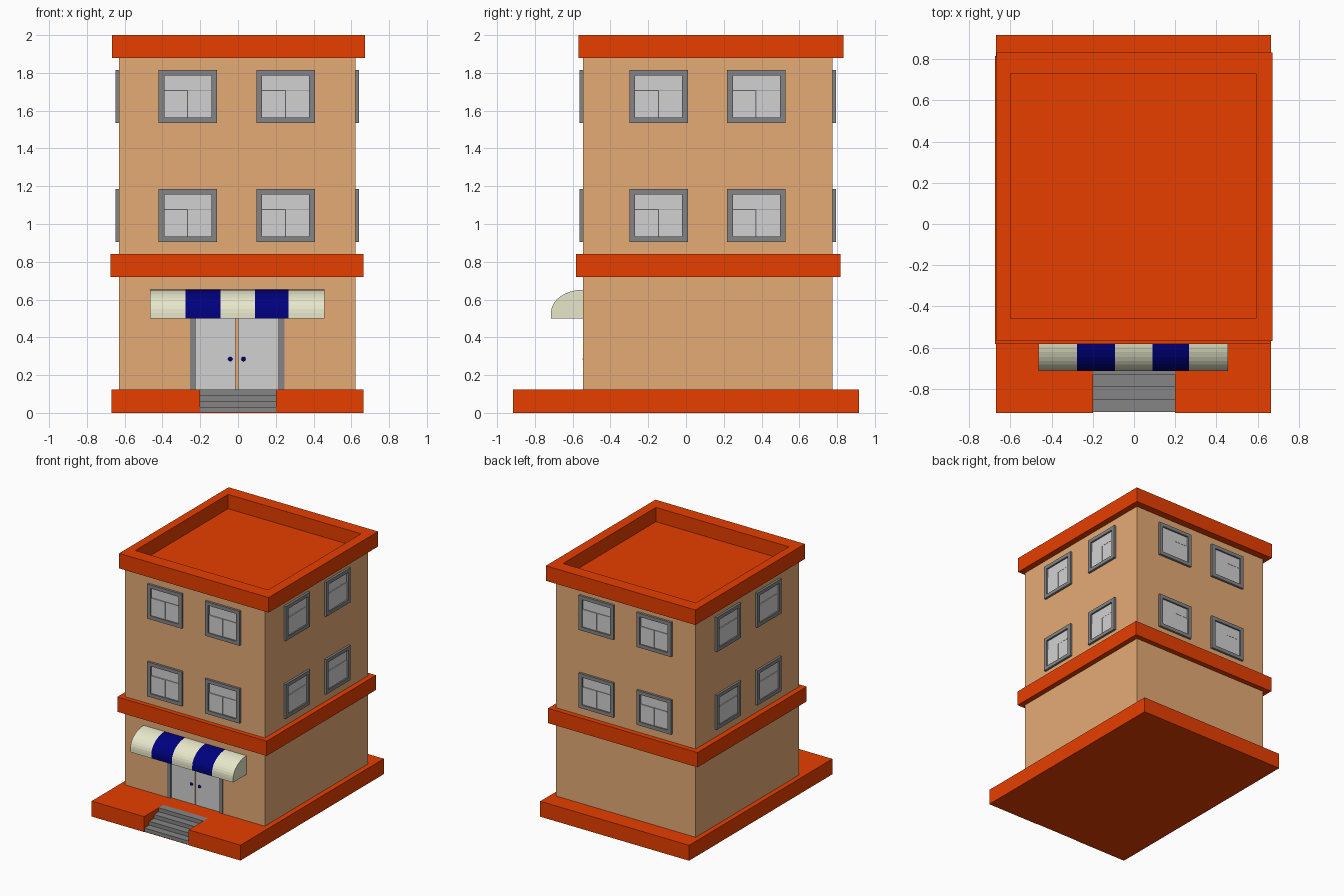
import bpy, bmesh, math
from mathutils import Matrix

if "Cube" in bpy.data.objects:
    bpy.data.objects.remove(bpy.data.objects["Cube"])


def material(name, r, g, b):
    m = bpy.data.materials.new(name)
    m.diffuse_color = (r, g, b, 1)
    m.use_nodes = True
    m.node_tree.nodes["Principled BSDF"].inputs["Base Color"].default_value = m.diffuse_color
    return m


ORANGE = material("orange trim", 0.82, 0.05, 0.0)
TAN = material("tan wall", 0.79, 0.41, 0.18)
GREY = material("dark grey", 0.235, 0.235, 0.235)
LIGHT = material("light grey", 0.64, 0.64, 0.64)
BLUE = material("navy blue", 0.0, 0.0, 0.21)
CREAM = material("cream", 0.81, 0.81, 0.6)


def add(name, bm, mat):
    bmesh.ops.recalc_face_normals(bm, faces=bm.faces)
    me = bpy.data.meshes.new(name)
    bm.to_mesh(me)
    bm.free()
    me.materials.append(mat)
    return link(name, me)


def link(name, me):
    ob = bpy.data.objects.new(name, me)
    bpy.context.collection.objects.link(ob)
    return ob


def boxes(name, mat, *spans):
    """One object made of boxes given as (x0, x1, y0, y1, z0, z1)."""
    bm = bmesh.new()
    for x0, x1, y0, y1, z0, z1 in spans:
        m = (Matrix.Translation(((x0 + x1) / 2, (y0 + y1) / 2, (z0 + z1) / 2))
             @ Matrix.Diagonal((x1 - x0, y1 - y0, z1 - z0, 1)))
        bmesh.ops.create_cube(bm, size=1, matrix=m)
    return add(name, bm, mat)


def tray(name, mat, outer, inner, z0, z1, floor):
    """A slab with a raised rim; outer and inner are (x0, x1, y0, y1)."""
    bm = bmesh.new()
    loops = []
    for (x0, x1, y0, y1), z in ((outer, z0), (outer, z1), (inner, z1), (inner, floor)):
        loops.append([bm.verts.new((x, y, z)) for x, y in
                      ((x0, y0), (x1, y0), (x1, y1), (x0, y1))])
    for a, b in zip(loops, loops[1:]):
        for i in range(4):
            j = (i + 1) % 4
            bm.faces.new((a[i], a[j], b[j], b[i]))
    bm.faces.new(loops[0])
    bm.faces.new(loops[-1])
    return add(name, bm, mat)


def prism(name, mat, profile, x0, x1):
    """Extrude a (y, z) profile along x."""
    bm = bmesh.new()
    f = bm.faces.new([bm.verts.new((x0, y, z)) for y, z in profile])
    r = bmesh.ops.extrude_face_region(bm, geom=[f])
    bmesh.ops.translate(bm, vec=(x1 - x0, 0, 0),
                        verts=[v for v in r["geom"] if isinstance(v, bmesh.types.BMVert)])
    # extruding keeps the first face, which closes the prism
    if not any(all(abs(v.co.x - x0) < 1e-6 for v in g.verts) for g in bm.faces):
        bm.faces.new([v for v in bm.verts if abs(v.co.x - x0) < 1e-6])
    return add(name, bm, mat)


# Plinth with a notch for the steps
boxes("plinth", ORANGE, (-0.67, 0.665, -0.67, 0.917, 0, 0.125))
boxes("plinth_front", ORANGE, (-0.67, -0.2, -0.917, -0.67, 0, 0.125),
      (0.2, 0.665, -0.917, -0.67, 0, 0.125), (-0.2, 0.2, -0.914, -0.67, 0, 0.004))

# Entrance steps
stair = [(-0.67, 0.004)]
for i in range(4):
    y = -0.913 + i * 0.061
    stair += [(y, 0.004 if i == 0 else i * 0.0312), (y, (i + 1) * 0.0312)]
stair.append((-0.67, 0.125))
prism("entrance_steps", GREY, stair, -0.2, 0.2)

# Walls with a doorway, middle band and roof
walls = boxes("walls", TAN, (-0.63, 0.622, -0.545, 0.775, 0.11, 1.88))
cutter = boxes("doorway_cutter", TAN, (-0.254, 0.244, -0.6, -0.525, 0.124, 0.56))
cutter.hide_render = True
cutter.display_type = 'WIRE'
cut = walls.modifiers.new("doorway", 'BOOLEAN')
cut.object = cutter
cut.operation = 'DIFFERENCE'
boxes("middle_band", ORANGE, (-0.675, 0.665, -0.582, 0.817, 0.72, 0.84))
tray("roof", ORANGE, (-0.668, 0.672, -0.568, 0.834), (-0.6, 0.592, -0.46, 0.73),
     1.878, 2.0, 1.884)

# Double door, frame and knobs
boxes("door_frame", GREY, (-0.255, -0.225, -0.546, -0.52, 0.125, 0.561),
      (0.215, 0.245, -0.546, -0.52, 0.125, 0.561), (-0.225, 0.215, -0.546, -0.52, 0.53, 0.561))
boxes("door_panels", LIGHT, (-0.225, -0.014, -0.533, -0.52, 0.125, 0.53),
      (-0.001, 0.215, -0.533, -0.52, 0.125, 0.53))
bm = bmesh.new()
for x in (-0.041, 0.029):
    bmesh.ops.create_uvsphere(bm, u_segments=12, v_segments=8, radius=0.012,
                              matrix=Matrix.Translation((x, -0.535, 0.285)))
knobs = add("door_knobs", bm, BLUE)
knobs.data.shade_smooth()

# Striped awning
curve = [(-0.54, 0.5), (-0.715, 0.5)]
for i in range(11):
    a = math.radians(9 * i)
    curve.append((-0.545 - 0.17 * math.cos(a), 0.53 + 0.122 * math.sin(a)))
curve.append((-0.54, 0.652))
edges = (-0.465, -0.277, -0.092, 0.09, 0.268, 0.457)
for i in range(5):
    prism(f"awning_stripe_{i + 1}", BLUE if i % 2 else CREAM, curve, edges[i], edges[i + 1])

# Window parts, modelled lying flat with the outside facing up
frame = tray("window_frame", GREY, (-0.155, 0.155, -0.14, 0.14),
             (-0.125, 0.125, -0.111, 0.111), -0.01, 0.018, 0.001)
panes = boxes("window_panes", LIGHT, (-0.125, 0.125, 0.033, 0.111, 0, 0.004),
              (-0.125, -0.0015, -0.111, 0.030, 0, 0.009),
              (0.0015, 0.125, -0.111, 0.030, 0, 0.006))
parts = [frame.data, panes.data]
bpy.data.objects.remove(frame)
bpy.data.objects.remove(panes)

# Two windows on two floors of every wall
places = []
for x in (-0.265, 0.252):
    places += [("front", 0, x, -0.545), ("back", 180, x, 0.775)]
for y in (-0.145, 0.373):
    places += [("right", 90, 0.622, y), ("left", 270, -0.63, y)]
for side, angle, x, y in places:
    for z in (1.046, 1.676):
        for me in parts:
            ob = link(f"{side}_{me.name}", me)
            ob.matrix_world = (Matrix.Translation((x, y, z))
                               @ Matrix.Rotation(math.radians(angle), 4, 'Z')
                               @ Matrix.Rotation(math.radians(90), 4, 'X'))
